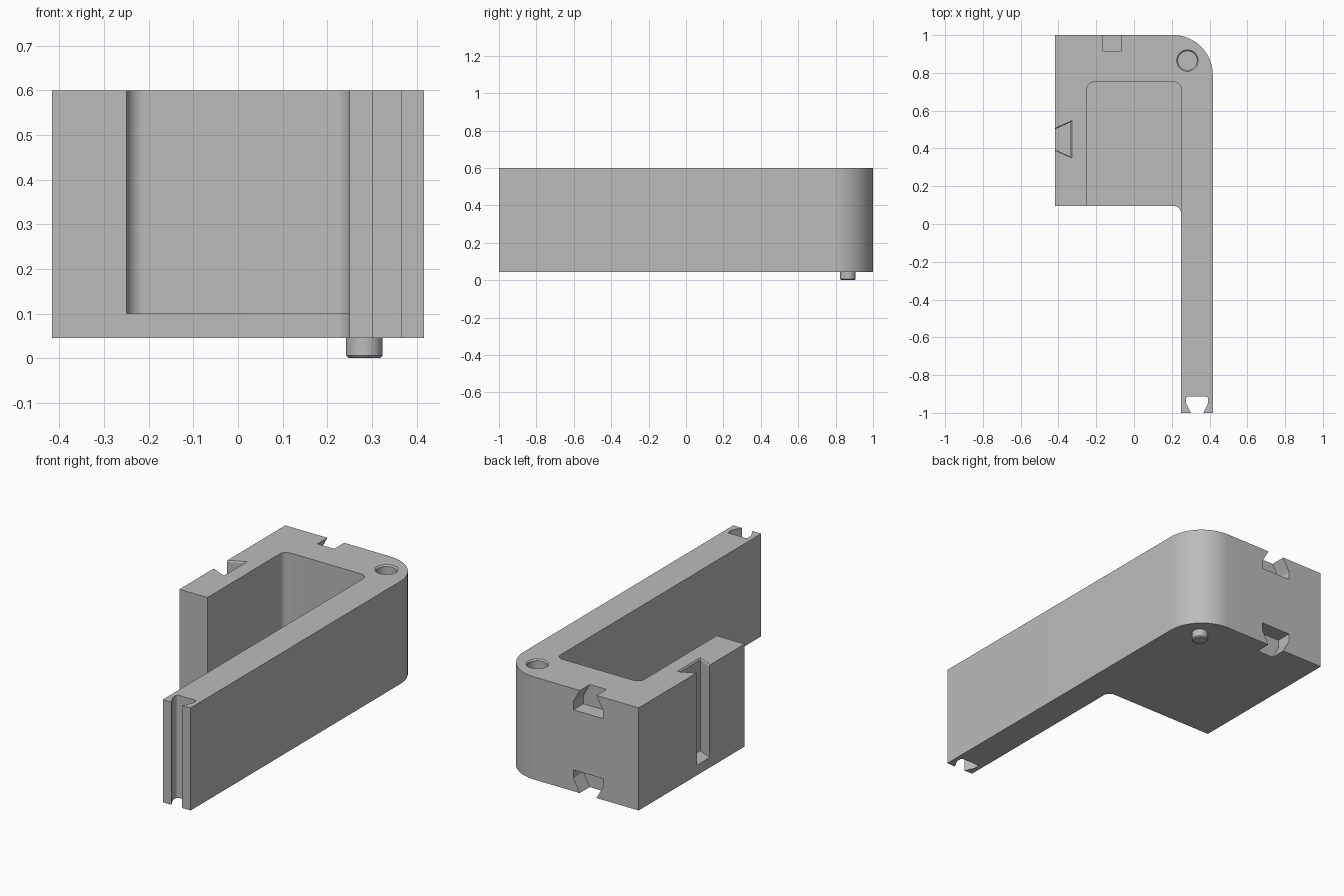
import bpy, bmesh, math
from mathutils import Vector, Matrix

if "Cube" in bpy.data.objects:
    bpy.data.objects.remove(bpy.data.objects["Cube"])

LEFT, RIGHT, FRONT, BACK = -0.417, 0.417, -1.0, 1.0
BOTTOM, FLOOR, TOP = 0.045, 0.1, 0.6

grey = bpy.data.materials.new("plain grey")
grey.use_nodes = True
colour = (0.5, 0.5, 0.5, 1)
grey.diffuse_color = colour
grey.node_tree.nodes["Principled BSDF"].inputs["Base Color"].default_value = colour


def rounded(corners, steps=12):
    """Outline from (x, y) corners; a third value rounds that corner."""
    out = []
    for i, c in enumerate(corners):
        p = Vector(c[:2])
        if len(c) == 2:
            out.append(p)
            continue
        a = (Vector(corners[i - 1][:2]) - p).normalized()
        b = (Vector(corners[(i + 1) % len(corners)][:2]) - p).normalized()
        half = a.angle(b) / 2
        centre = p + (a + b).normalized() * c[2] / math.sin(half)
        start = p + a * c[2] / math.tan(half) - centre
        end = p + b * c[2] / math.tan(half) - centre
        turn = start.angle_signed(end)
        for k in range(steps + 1):
            out.append(centre + Matrix.Rotation(-turn * k / steps, 2) @ start)
    return out


def circle(x, y, r, n=48):
    return [Vector((x + r * math.cos(math.tau * k / n), y + r * math.sin(math.tau * k / n)))
            for k in range(n)]


def loft(name, sections):
    """Solid through (height, outline) sections with equal point counts."""
    bm = bmesh.new()
    rings = [[bm.verts.new((p[0], p[1], z)) for p in outline] for z, outline in sections]
    bm.faces.new(rings[0])
    bm.faces.new(rings[-1])
    n = len(rings[0])
    for low, high in zip(rings, rings[1:]):
        for k in range(n):
            bm.faces.new((low[k], low[(k + 1) % n], high[(k + 1) % n], high[k]))
    bmesh.ops.recalc_face_normals(bm, faces=bm.faces)
    mesh = bpy.data.meshes.new(name)
    bm.to_mesh(mesh)
    bm.free()
    mesh.materials.append(grey)
    obj = bpy.data.objects.new(name, mesh)
    bpy.context.collection.objects.link(obj)
    return obj


def activate(obj):
    bpy.ops.object.select_all(action="DESELECT")
    obj.select_set(True)
    bpy.context.view_layer.objects.active = obj


def cut(target, cutter):
    cutter.hide_render = True
    activate(target)
    mod = target.modifiers.new("cut", "BOOLEAN")
    mod.operation, mod.solver, mod.object = "DIFFERENCE", "EXACT", cutter
    bpy.ops.object.modifier_apply(modifier=mod.name)
    bpy.data.objects.remove(cutter)


def dovetail(mouth, wide, depth, straight, round_r=0.0):
    """Half-symmetric slot outline: mouth at v = 0, widening to v = depth."""
    m, w = mouth / 2, wide / 2
    tip = (round_r,) if round_r else ()
    pts = [(-m, -0.05), (-m, 0), (-w, depth - straight), (-w, depth, *tip),
           (w, depth, *tip), (w, depth - straight), (m, 0), (m, -0.05)]
    if not straight:
        del pts[5], pts[2]
    return rounded(pts, 6)


# Body: wide tray block with a long side arm
body = loft("body", [(z, rounded([
    (LEFT, 0.095), (0.25, 0.095, 0.04), (0.25, FRONT), (RIGHT, FRONT),
    (RIGHT, BACK, 0.21), (LEFT, BACK)], 24)) for z in (BOTTOM, TOP)])

# Open-fronted pocket above the floor
cut(body, loft("pocket_cutter", [(z, rounded([
    (-0.25, 0.055), (0.25, 0.055), (0.25, 0.752, 0.04), (-0.25, 0.752, 0.04)]))
    for z in (FLOOR, TOP + 0.1)]))

# Slot through the end of the arm
arm_slot = [(0.334 + u, FRONT + v) for u, v in dovetail(0.065, 0.117, 0.086, 0.035, 0.012)]
cut(body, loft("arm_slot_cutter", [(0, arm_slot), (TOP + 0.1, arm_slot)]))

# Slot in the outer wall, with a bevelled upper rim
inner = [(LEFT + v, 0.448 + u) for u, v in dovetail(0.108, 0.184, 0.082, 0)]
outer = [(LEFT + v, 0.448 + u) for u, v in dovetail(0.118, 0.198, 0.088, 0)]
cut(body, loft("wall_slot_cutter", [
    (FLOOR, inner), (TOP - 0.008, inner), (TOP, outer), (TOP + 0.05, outer)]))

# Upper and lower notches in the back wall
for edge, sign in ((TOP, -1), (BOTTOM, 1)):
    notch = loft("back_notch_cutter", [
        (y, dovetail(0.1, 0.177, 0.115, 0.045)) for y in (0.915, BACK + 0.05)])
    for v in notch.data.vertices:
        u, w, y = v.co
        v.co = (-0.115 + u, y, edge + sign * w)
    bm = bmesh.new()
    bm.from_mesh(notch.data)
    bmesh.ops.recalc_face_normals(bm, faces=bm.faces)
    bm.to_mesh(notch.data)
    bm.free()
    cut(body, notch)

# Socket in the rounded corner, with a bevelled rim
PEG_X, PEG_Y = 0.283, 0.865
cut(body, loft("socket_cutter", [(z, circle(PEG_X, PEG_Y, r)) for z, r in (
    (TOP - 0.055, 0.05), (TOP - 0.007, 0.05), (TOP, 0.057), (TOP + 0.05, 0.057))]))

# Locating peg below the socket
peg = loft("locating_peg", [(z, circle(PEG_X, PEG_Y, r)) for z, r in (
    (0, 0.035), (0.006, 0.041), (BOTTOM + 0.01, 0.041))])

for obj in (body, peg):
    activate(obj)
    bpy.ops.object.shade_smooth_by_angle(angle=math.radians(25))
